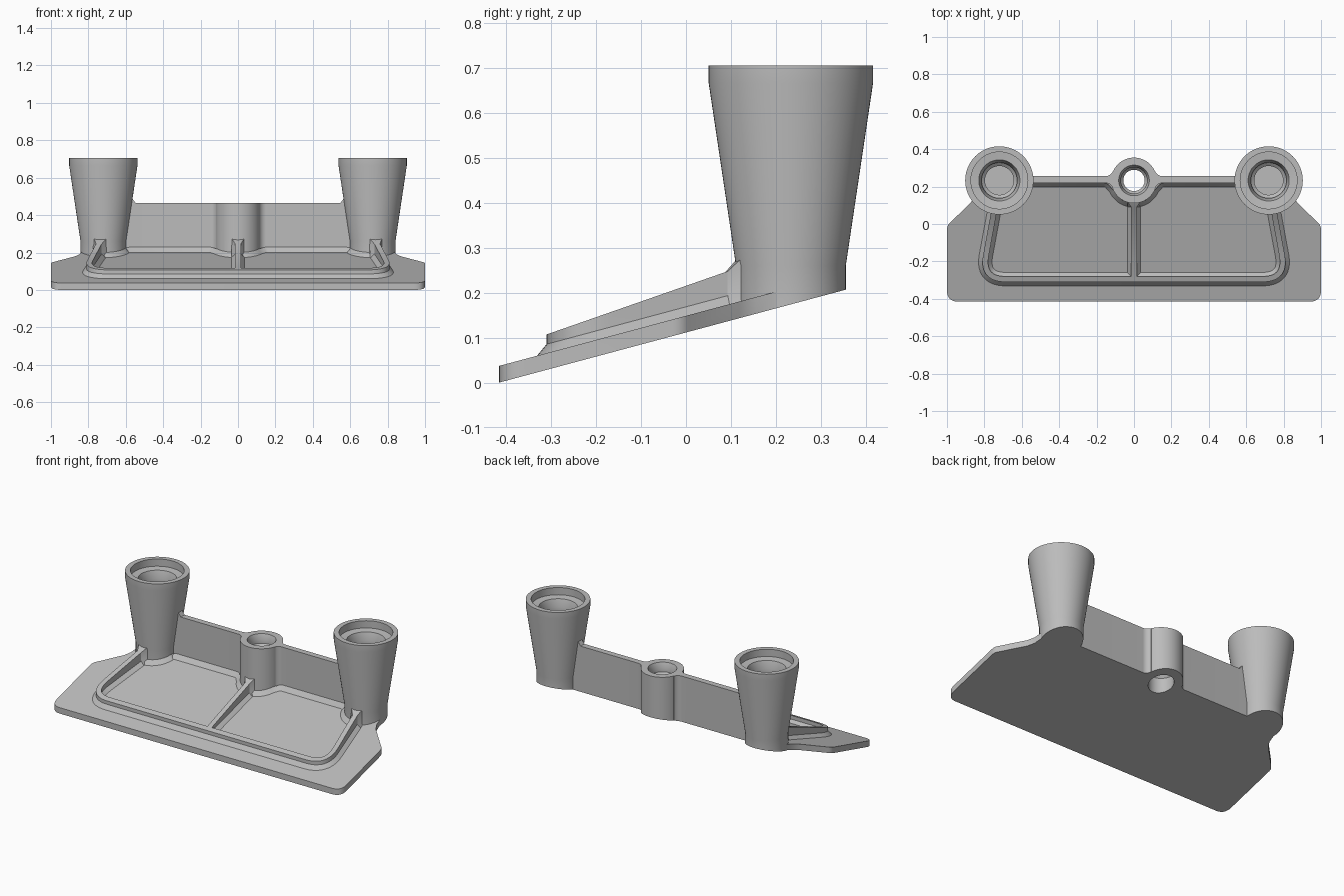
import bpy, bmesh
from math import sin, cos, pi, radians, sqrt
from mathutils import Vector

cube = bpy.data.objects.get("Cube")
if cube:
    bpy.data.objects.remove(cube, do_unlink=True)

grey = bpy.data.materials.new("plain grey")
grey.use_nodes = True
GREY = (0.5, 0.5, 0.5, 1)
grey.diffuse_color = GREY
grey.node_tree.nodes["Principled BSDF"].inputs["Base Color"].default_value = GREY

CY = 0.233          # depth of the post and boss axes
THICK = 0.037       # plate thickness
WALL_TOP = 0.465
POST_X, POST_R, BOSS_R = 0.72, 0.122, 0.122


def under(y):
    """Height of the sloping underside."""
    return 0.1115 + 0.268 * y


def deck(y):
    """Height of the sloping plate top."""
    return under(y) + THICK


def loft(name, rings, loop=False):
    """Skin closed rings; join last to first, or cap both ends."""
    bm = bmesh.new()
    rows = [[bm.verts.new(p) for p in ring] for ring in rings]
    n = len(rows[0])
    pairs = list(zip(rows, rows[1:]))
    if loop:
        pairs.append((rows[-1], rows[0]))
    else:
        bm.faces.new(rows[0])
        bm.faces.new(rows[-1])
    for a, b in pairs:
        for i in range(n):
            j = (i + 1) % n
            bm.faces.new((a[i], a[j], b[j], b[i]))
    bmesh.ops.remove_doubles(bm, verts=bm.verts, dist=1e-5)
    bmesh.ops.recalc_face_normals(bm, faces=bm.faces)
    mesh = bpy.data.meshes.new(name)
    bm.to_mesh(mesh)
    bm.free()
    mesh.materials.append(grey)
    ob = bpy.data.objects.new(name, mesh)
    bpy.context.collection.objects.link(ob)
    bpy.ops.object.select_all(action="DESELECT")
    ob.select_set(True)
    bpy.context.view_layer.objects.active = ob
    bpy.ops.object.shade_smooth_by_angle(angle=radians(30))
    return ob


def lathe(name, cx, profile, steps=64):
    """Turn a profile; a height of None follows the sloping underside."""
    rings = []
    for k in range(steps):
        a = 2 * pi * k / steps
        ring = []
        for r, z in profile:
            y = CY + r * sin(a)
            ring.append((cx + r * cos(a), y, under(y) if z is None else z))
        rings.append(ring)
    return loft(name, rings, loop=True)


def arc(cx, r, start, end, steps=16):
    """Plan arc around one of the vertical axes, in degrees."""
    angles = [radians(start + (end - start) * i / steps) for i in range(steps + 1)]
    return [(cx + r * cos(a), CY + r * sin(a)) for a in angles]


def rounded(a, corner, b, size, steps=10):
    """Rounded corner between two plan points."""
    a, c, b = Vector(a), Vector(corner), Vector(b)
    p, q = c + (a - c).normalized() * size, c + (b - c).normalized() * size
    ts = [i / steps for i in range(steps + 1)]
    return [tuple(p * (1 - t) ** 2 + c * 2 * t * (1 - t) + q * t * t) for t in ts]


def mirrored(half):
    """Continue a left half path onto the right side."""
    return half + [(-x, y) for x, y in reversed(half) if abs(x) > 1e-6]


def sweep(name, path, section):
    """Sweep a section along a plan path; section gives (offset, height) points."""
    rings = []
    for i, p in enumerate(path):
        before, after = Vector(path[max(i - 1, 0)]), Vector(path[min(i + 1, len(path) - 1)])
        t = (after - before).normalized()
        ring = []
        for off, height in section(p[1]):
            x, y = p[0] + t.y * off, p[1] - t.x * off
            ring.append((x, y, height(y)))
        rings.append(ring)
    return loft(name, rings)


# Sloping base plate, notched around the centre bore
left_side = [(-0.72, 0.25), (-0.838, 0.2), (-0.847, 0.155), (-0.87, 0.118)]
left_side += rounded((-0.87, 0.118), (-1, -0.01), (-1, -0.2), 0.02)
left_side += rounded((-1, 0), (-1, -0.415), (0, -0.415), 0.06)
outline = mirrored(left_side) + [(0.1, 0.25)] + arc(0, 0.1, 0, -180, 24) + [(-0.1, 0.25)]
loft("base_plate", [[(x, y, under(y)) for x, y in outline],
                    [(x, y, deck(y)) for x, y in outline]])

# Tapered posts with stepped sockets
post = [(0, None), (POST_R, None), (POST_R, 0.26), (0.1825, 0.665), (0.1825, 0.705),
        (0.152, 0.705), (0.152, 0.66), (0.11, 0.655), (0.095, 0.61), (0.095, 0.585),
        (0.077, 0.57), (0.077, 0.46), (0, 0.46)]
for side, cx in (("right", -POST_X), ("left", POST_X)):
    lathe(side + "_post", cx, post)

# Centre boss with a through hole
lathe("centre_boss", 0, [(BOSS_R, None), (BOSS_R, WALL_TOP), (0.082, WALL_TOP),
                         (0.07, 0.435), (0.07, 0.41), (0.057, 0.395),
                         (0.057, 0.27), (0.072, 0.25), (0.072, None)])

# Rear walls, with fillets into the boss and a small ramp at each post
WALL_Y, HALF, FILLET = 0.2375, 0.0185, 0.04
fillet_y = HALF + FILLET
fillet_x = sqrt((BOSS_R + FILLET) ** 2 - fillet_y ** 2)
tangent_x = fillet_x * BOSS_R / (BOSS_R + FILLET)
stations = [(0.095, 0.045, WALL_TOP)]
for i in range(11):
    x = tangent_x + (fillet_x - tangent_x) * i / 10
    stations.append((x, fillet_y - sqrt(max(FILLET ** 2 - (x - fillet_x) ** 2, 0)), WALL_TOP))
stations += [(0.548, HALF, WALL_TOP), (0.57, HALF, 0.495), (0.61, HALF, 0.495)]
for side, s in (("right", -1), ("left", 1)):
    rings = []
    for x, w, top in stations:
        f, b = WALL_Y - w, WALL_Y + w
        rings.append([(s * x, f, under(f)), (s * x, f, top),
                      (s * x, b, top), (s * x, b, under(b))])
    loft(side + "_rear_wall", rings)


# Raised ridge with chamfered feet, flaring where it meets the uprights
def ridge_section(y):
    flare = min(max((y - 0.09) / 0.03, 0), 1)
    w = 0.015 + 0.02 * flare
    foot = max(w, 0.036)

    def top(v):
        return 0.107 + 0.349 * (v + 0.31) + 0.02 * flare

    def shoulder(v):
        return deck(v) + 0.02 + 0.05 * flare * (w > 0.03)

    def sunk(v):
        return deck(v) - 0.02
    return [(-foot, sunk), (-foot, deck), (-w, shoulder), (-w, top),
            (w, top), (w, shoulder), (foot, deck), (foot, sunk)]


half_ridge = [(-0.734, 0.14), (-0.738, 0.12), (-0.744, 0.09)]
half_ridge += rounded((-0.744, 0.09), (-0.815, -0.295), (0, -0.295), 0.13, 14)
sweep("border_ridge", mirrored(half_ridge), ridge_section)
sweep("centre_rib", [(0, -0.29), (0, 0.09), (0, 0.12), (0, 0.14)], ridge_section)


# Chamfer along the foot of the posts, walls and boss
def chamfer_section(y):
    return [(0, lambda v: deck(v) + 0.022), (0.022, deck), (0, lambda v: deck(v) - 0.02)]


front = WALL_Y - HALF
half_foot = arc(-POST_X, POST_R, -95, -12) + [(-0.575, front), (-0.16, front), (-0.14, front - 0.005)]
half_foot += arc(0, BOSS_R, 205, 270)
half_foot[-1] = (0, half_foot[-1][1])
sweep("foot_chamfer", mirrored(half_foot), chamfer_section)
